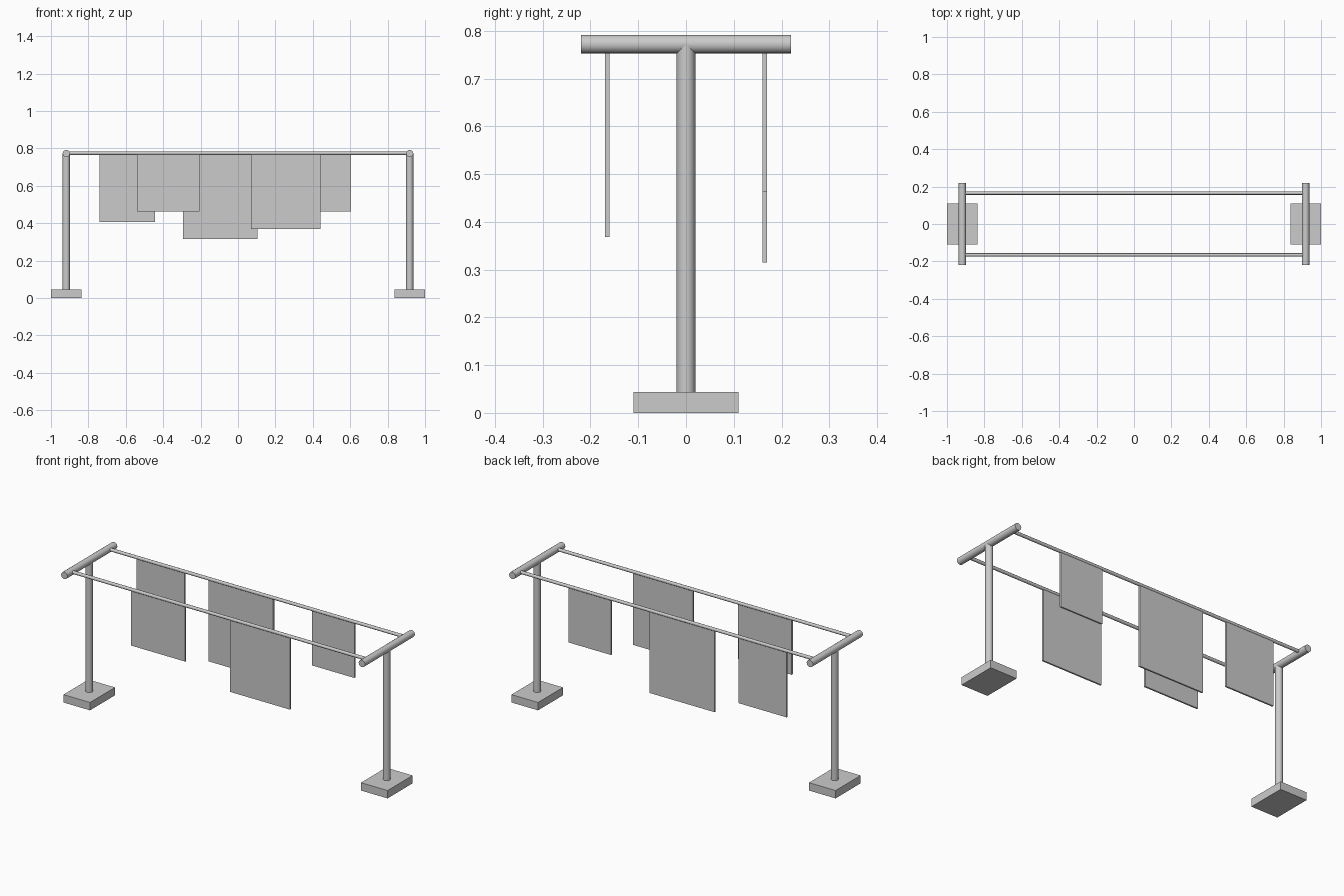
import bpy
import math

cube = bpy.data.objects.get("Cube")
if cube:
    bpy.data.objects.remove(cube, do_unlink=True)

grey = bpy.data.materials.new("light_grey")
grey.use_nodes = True
grey.diffuse_color = (0.6, 0.6, 0.6, 1)
grey.node_tree.nodes["Principled BSDF"].inputs["Base Color"].default_value = (0.6, 0.6, 0.6, 1)

POST_X = 0.918      # distance of each post from the middle
BAR_Z = 0.772       # height of crossbars and lines
LINE_Y = 0.165      # distance of each line from the middle
BASE_H = 0.044


def box(name, x0, x1, y0, y1, z0, z1):
    bpy.ops.mesh.primitive_cube_add(
        size=1, location=((x0 + x1) / 2, (y0 + y1) / 2, (z0 + z1) / 2))
    ob = bpy.context.object
    ob.name = name
    ob.scale = (x1 - x0, y1 - y0, z1 - z0)
    bpy.ops.object.transform_apply(location=False, rotation=False, scale=True)
    ob.data.materials.append(grey)


def rod(name, radius, length, location, rotation=(0, 0, 0), sides=16):
    bpy.ops.mesh.primitive_cylinder_add(
        vertices=sides, radius=radius, depth=length,
        location=location, rotation=rotation)
    ob = bpy.context.object
    ob.name = name
    ob.data.materials.append(grey)
    bpy.ops.object.shade_smooth_by_angle(angle=math.radians(40))


# End stands: foot, post and crossbar
for side, s in (("left", 1), ("right", -1)):
    x = s * POST_X
    box(side + "_foot", x - 0.082, x + 0.082, -0.11, 0.11, 0, BASE_H)
    rod(side + "_post", 0.0195, BAR_Z - BASE_H, (x, 0, (BAR_Z + BASE_H) / 2))
    rod(side + "_crossbar", 0.0195, 0.44, (x, 0, BAR_Z), (math.pi / 2, 0, 0))

# Lines with the cloths hanging from them: left edge, right edge, bottom
cloths = {
    "front": (-1, [(-0.54, -0.207, 0.463), (0.07, 0.44, 0.368)]),
    "back": (1, [(-0.74, -0.443, 0.405), (-0.295, 0.105, 0.315), (0.343, 0.605, 0.463)]),
}
for row, (s, sheets) in cloths.items():
    y = s * LINE_Y
    rod(row + "_line", 0.009, 2 * POST_X, (0, y, BAR_Z + 0.002), (0, math.pi / 2, 0), 12)
    for i, (x0, x1, bottom) in enumerate(sheets, 1):
        box(f"{row}_cloth_{i}", x0, x1, y - 0.0045, y + 0.0045, bottom, BAR_Z - 0.004)
